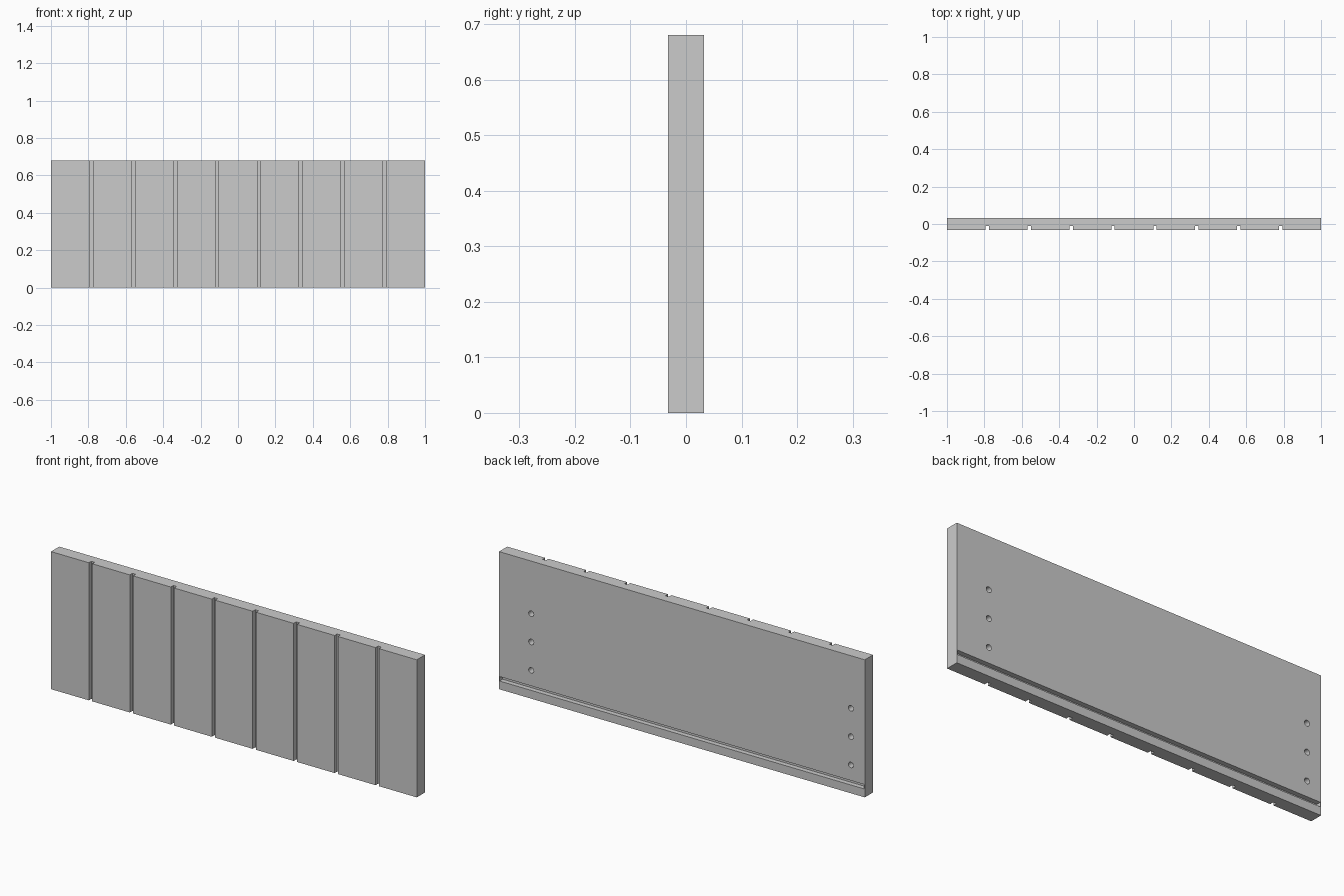
import bpy, bmesh, math

if "Cube" in bpy.data.objects:
    bpy.data.objects.remove(bpy.data.objects["Cube"])

W, T, H = 1.0, 0.032, 0.68          # half width, half thickness, height
GROOVE_W, GROOVE_D = 0.018, 0.02    # front grooves
PITCH = 0.224

# Panel: grooved plan profile extruded upwards
profile = [(W, T), (-W, T), (-W, -T)]
for i in range(8):
    x = (i - 3.5) * PITCH
    a, b = x - GROOVE_W / 2, x + GROOVE_W / 2
    profile += [(a, -T), (a, -T + GROOVE_D), (b, -T + GROOVE_D), (b, -T)]
profile.append((W, -T))

bm = bmesh.new()
face = bm.faces.new([bm.verts.new((x, y, 0)) for x, y in profile])
ext = bmesh.ops.extrude_face_region(bm, geom=[face])
bmesh.ops.translate(bm, vec=(0, 0, H),
                    verts=[v for v in ext["geom"] if isinstance(v, bmesh.types.BMVert)])
bmesh.ops.recalc_face_normals(bm, faces=bm.faces)
mesh = bpy.data.meshes.new("drawer_front")
bm.to_mesh(mesh)
bm.free()
panel = bpy.data.objects.new("drawer_front", mesh)
bpy.context.collection.objects.link(panel)


def cut(cutter):
    """Subtract a helper solid from the panel, then remove it."""
    cutter.hide_render = True
    mod = panel.modifiers.new("cut", "BOOLEAN")
    mod.operation, mod.solver, mod.object = "DIFFERENCE", "EXACT", cutter
    bpy.context.view_layer.objects.active = panel
    bpy.ops.object.modifier_apply(modifier=mod.name)
    bpy.data.objects.remove(cutter)


# Slot for the drawer bottom along the back, closed at both ends
bpy.ops.mesh.primitive_cube_add(size=1, location=(0, T, 0.052))
slot = bpy.context.object
slot.scale = (2 * W - 0.006, 0.048, 0.022)
cut(slot)

# Blind fixing holes, two columns of three on the back
for x in (0.824, -0.924):
    for z in (0.14, 0.28, 0.42):
        bpy.ops.mesh.primitive_cylinder_add(vertices=24, radius=0.014, depth=0.06,
                                            location=(x, T, z),
                                            rotation=(math.pi / 2, 0, 0))
        cut(bpy.context.object)

bpy.ops.object.select_all(action="DESELECT")
panel.select_set(True)
bpy.context.view_layer.objects.active = panel
bpy.ops.object.shade_smooth_by_angle(angle=math.radians(30))
